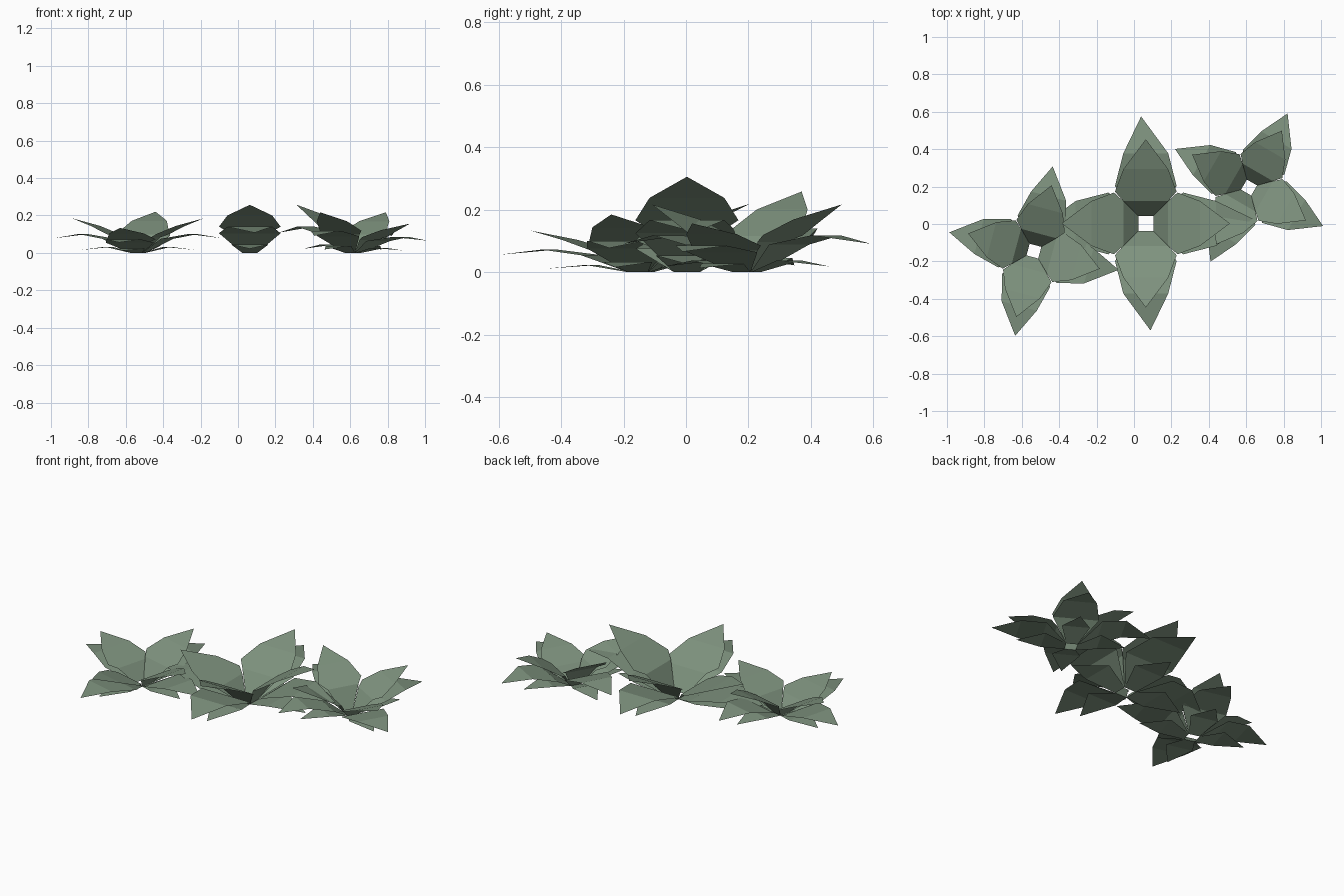
import bpy
import bmesh
import math
from mathutils import Matrix, Vector

cube = bpy.data.objects.get("Cube")
if cube:
    bpy.data.objects.remove(cube, do_unlink=True)

# Single muted green for every leaf
green = bpy.data.materials.new("sage_green")
green.use_nodes = True
colour = (0.21, 0.29, 0.21, 1.0)
green.diffuse_color = colour
bsdf = next(n for n in green.node_tree.nodes if n.type == 'BSDF_PRINCIPLED')
bsdf.inputs["Base Color"].default_value = colour

# Leaf layers: sections (distance out, height, half width), then tip (distance, height, side lean)
LAYERS = {
    "upper": ([(0.04, 0, 0.04), (0.12, 0.115, 0.12), (0.17, 0.14, 0.165), (0.29, 0.2, 0.12)],
              (0.45, 0.257, 0)),
    "middle": ([(0.04, 0, 0.04), (0.2, 0.105, 0.165), (0.375, 0.14, 0.12)],
               (0.572, 0.108, 0.025)),
    "lower": ([(0.04, 0, 0.04), (0.2, 0.045, 0.1)],
              (0.39, 0.022, 0)),
}
# Each plant has one tall leaf direction, a low one opposite and two even sides
LIFTS = [1.19, 1.0, 0.72, 1.0]


def add_leaf(bm, sections, tip, turn, lift):
    """A flat-across strip of quads, folded along its length, ending in a point."""
    def vert(r, side, z):
        return bm.verts.new(turn @ Vector((r, side, z * lift)))
    rows = [(vert(r, -w, z), vert(r, w, z)) for r, z, w in sections]
    for (a, b), (c, d) in zip(rows, rows[1:]):
        bm.faces.new((a, c, d, b))
    r, z, lean = tip
    bm.faces.new((rows[-1][0], vert(r, lean, z), rows[-1][1]))


def add_plant(name, centre, angle, width, height):
    for layer, (sections, tip) in LAYERS.items():
        bm = bmesh.new()
        for i, lift in enumerate(LIFTS):
            turn = Matrix.Rotation(i * math.pi / 2, 3, 'Z')
            add_leaf(bm, sections, tip, turn, lift)
        mesh = bpy.data.meshes.new(f"{name}_{layer}_leaves")
        bm.to_mesh(mesh)
        bm.free()
        mesh.materials.append(green)
        obj = bpy.data.objects.new(mesh.name, mesh)
        obj.location = (*centre, 0)
        obj.rotation_euler.z = math.radians(angle)
        obj.scale = (width, width, height)
        bpy.context.collection.objects.link(obj)


add_plant("centre_plant", (0.063, 0.003), 0, 1.0, 1.0)
add_plant("right_plant", (-0.535, -0.145), 75, 0.81, 0.72)
add_plant("left_plant", (0.615, 0.195), 150, 0.78, 0.845)
